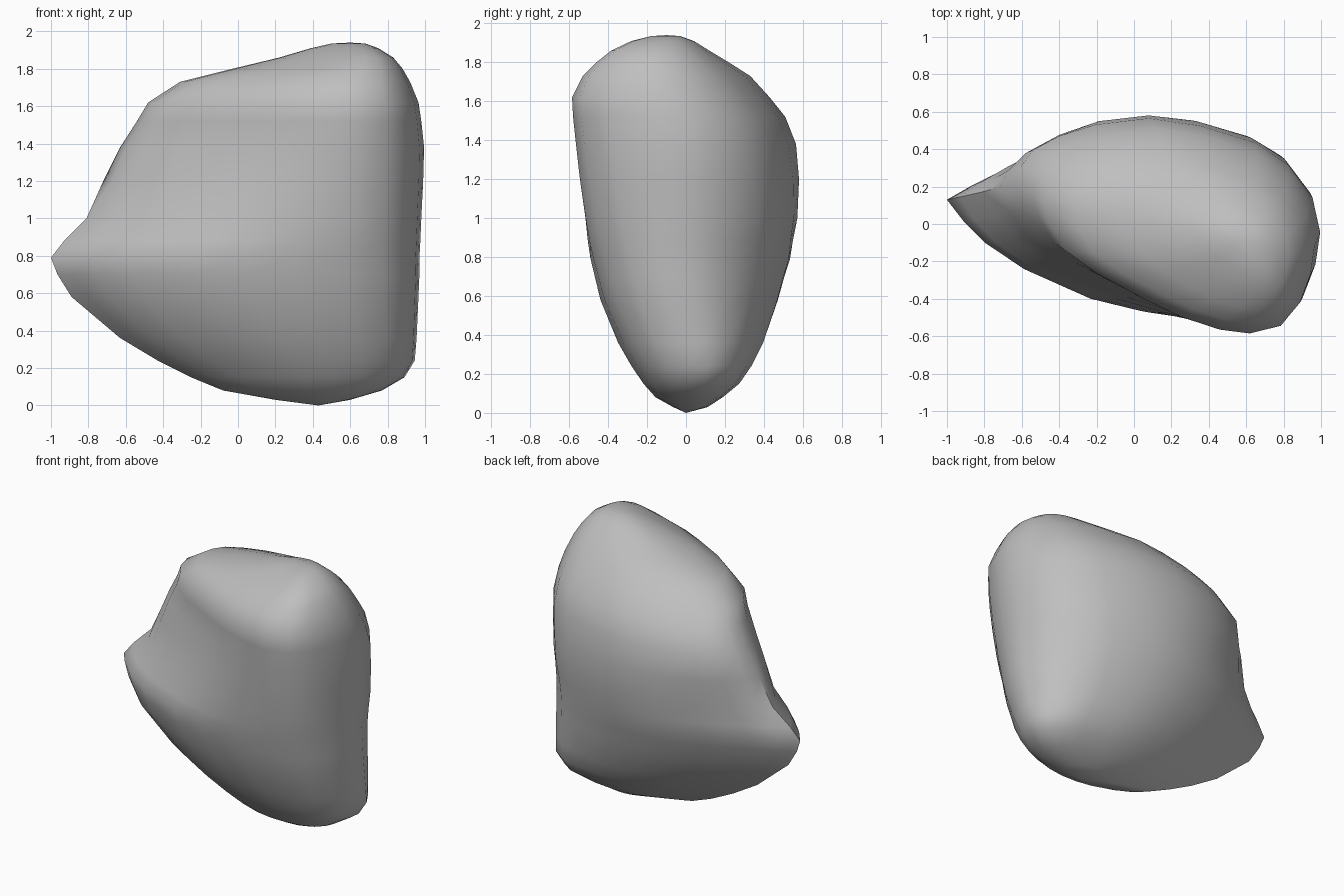
import bpy
import bmesh

# Remove the default cube only
default_cube = bpy.data.objects.get("Cube")
if default_cube:
    bpy.data.objects.remove(default_cube, do_unlink=True)

# Teardrop outline of the lower body, in the -1..1 range, pointed at -x
LOWER = [
    (-1, .22), (-.91, 0), (-.79, -.23), (-.58, -.5), (-.22, -.81), (.05, -.94),
    (.33, -1), (.6, -.99), (.8, -.9), (.92, -.68), (.98, -.4), (1, -.08),
    (.92, .28), (.77, .62), (.59, .81), (.28, .98), (.08, 1), (-.14, .96),
    (-.4, .79), (-.7, .52), (-.87, .36),
]
# Matching outline of the crown, with a blunt left end set to the back
CROWN = [
    (-1, .37), (-.96, .14), (-.84, -.13), (-.61, -.37), (-.23, -.66),
    (.02, -.83), (.3, -.96), (.52, -1), (.75, -.92), (.89, -.68), (.97, -.38),
    (1, -.08), (.95, .25), (.79, .56), (.57, .77), (.21, .93), (-.13, 1),
    (-.48, .94), (-.72, .83), (-.89, .7), (-.97, .54),
]

# Height, x range, y range, backward lean of the +x end
RINGS = [
    (.03, .2, .6, -.07, .11, .02),
    (.08, -.08, .77, -.17, .18, .07),
    (.15, -.25, .89, -.24, .26, .11),
    (.24, -.43, .945, -.305, .32, .13),
    (.36, -.63, .955, -.37, .385, .11),
    (.58, -.89, .965, -.455, .465, .08),
    (.7, -.965, .97, -.48, .5, .06),
    (.79, -1, .97, -.5, .53, .05),
    (.88, -.93, .975, -.515, .545, .04),
    (1, -.81, .98, -.53, .57, .03),
    (1.2, -.72, .99, -.55, .58, .01),
    (1.38, -.63, .995, -.565, .565, 0),
    (1.52, -.54, .98, -.58, .51, 0),
    (1.62, -.48, .965, -.585, .43, 0),
    (1.73, -.31, .92, -.53, .33, 0),
    (1.8, -.03, .88, -.46, .22, 0),
    (1.86, .22, .83, -.385, .12, 0),
    (1.91, .39, .75, -.28, .04, 0),
    (1.935, .5, .68, -.18, -.03, 0),
]
BOTTOM = (.43, 0, 0)
TOP = (.6, -.1, 1.94)


def add_ring(bm, z, x_low, x_high, y_low, y_high, lean):
    """Blend the two outlines by height and fit them into the bounds."""
    blend = min(max((z - .78) / .6, 0), 1)
    ring = []
    for (u0, v0), (u1, v1) in zip(LOWER, CROWN):
        u = u0 + (u1 - u0) * blend
        v = v0 + (v1 - v0) * blend
        x = x_low + (x_high - x_low) * (u + 1) / 2
        y = y_low + (y_high - y_low) * (v + 1) / 2
        y += lean * ((1 + u) / 2) ** 4
        ring.append(bm.verts.new((x, y, z)))
    return ring


def close_end(bm, ring, point):
    """Cap an end ring with a fan of triangles."""
    tip = bm.verts.new(point)
    for a, b in zip(ring, ring[1:] + ring[:1]):
        bm.faces.new((a, b, tip))


# Boulder body: stacked rings joined by quads
bm = bmesh.new()
rings = [add_ring(bm, *row) for row in RINGS]
for low, high in zip(rings, rings[1:]):
    count = len(low)
    for i in range(count):
        j = (i + 1) % count
        bm.faces.new((low[i], low[j], high[j], high[i]))
close_end(bm, rings[0], BOTTOM)
close_end(bm, rings[-1], TOP)
bmesh.ops.recalc_face_normals(bm, faces=bm.faces[:])

mesh = bpy.data.meshes.new("boulder")
bm.to_mesh(mesh)
bm.free()
boulder = bpy.data.objects.new("boulder", mesh)
bpy.context.collection.objects.link(boulder)

# Plain grey stone
stone = bpy.data.materials.new("stone_grey")
stone.use_nodes = True
grey = (.52, .52, .52, 1)
stone.diffuse_color = grey
shader = next(n for n in stone.node_tree.nodes if n.type == "BSDF_PRINCIPLED")
shader.inputs["Base Color"].default_value = grey
mesh.materials.append(stone)

# Smooth surface with the sharpest creases kept
bpy.ops.object.select_all(action="DESELECT")
boulder.select_set(True)
bpy.context.view_layer.objects.active = boulder
bpy.ops.object.shade_smooth_by_angle(angle=.9)
